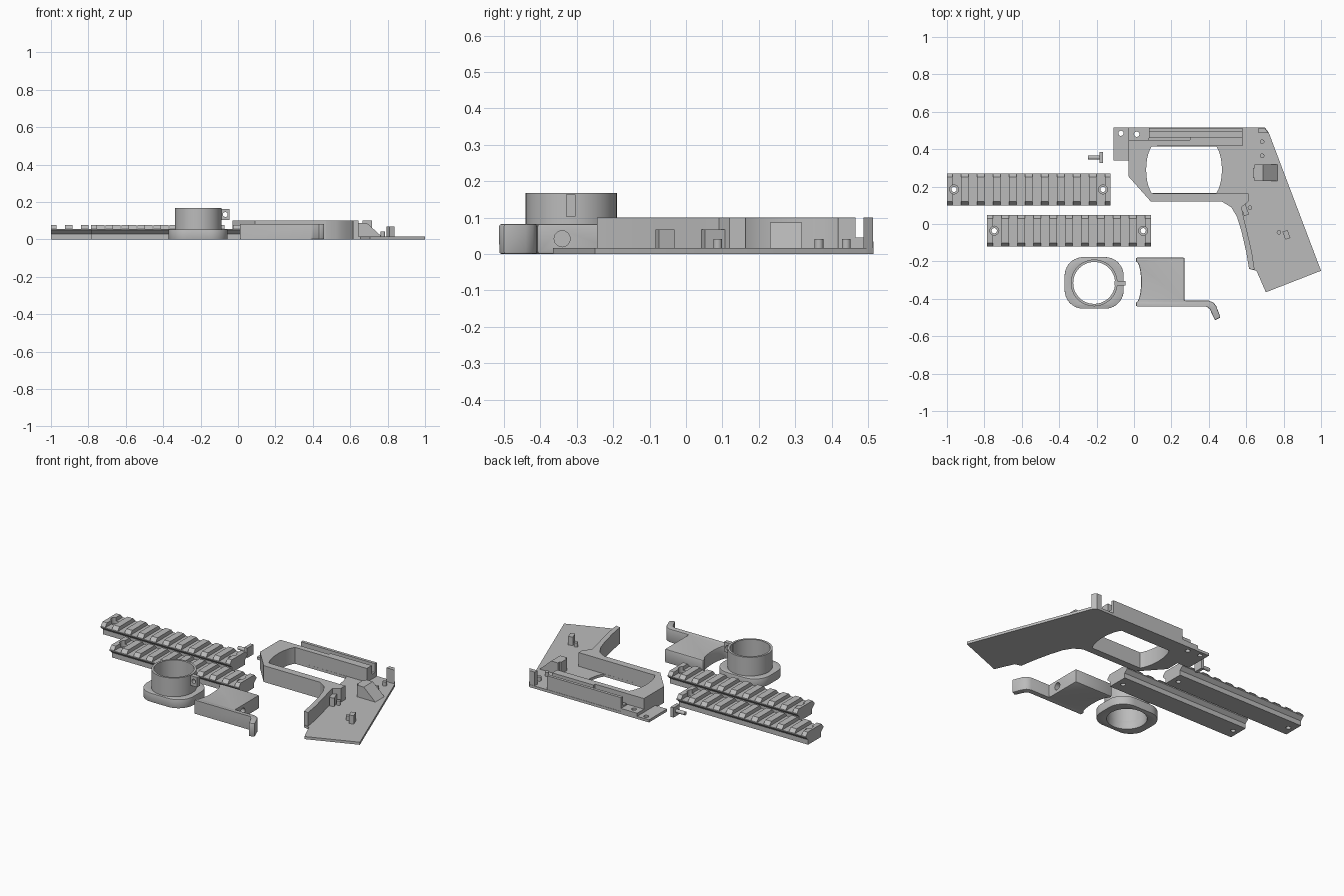
import bpy, math
from mathutils import Matrix, Vector

if "Cube" in bpy.data.objects:
    bpy.data.objects.remove(bpy.data.objects["Cube"])

grey = bpy.data.materials.new("plain grey")
grey.diffuse_color = (0.5, 0.5, 0.5, 1)
grey.use_nodes = True
grey.node_tree.nodes["Principled BSDF"].inputs["Base Color"].default_value = grey.diffuse_color


def arc(cx, cy, rx, ry, a0, a1, n):
    """Points on an ellipse arc, angles in degrees."""
    return [(cx + rx * math.cos(math.radians(a0 + (a1 - a0) * i / n)),
             cy + ry * math.sin(math.radians(a0 + (a1 - a0) * i / n))) for i in range(n + 1)]


def circle(cx, cy, r, n=24):
    return arc(cx, cy, r, r, 0, 360 - 360 / n, n - 1)


def rect(x0, x1, y0, y1):
    return [(x0, y0), (x1, y0), (x1, y1), (x0, y1)]


def bake(ob):
    """Replace an object by its evaluated mesh."""
    bpy.context.view_layer.update()
    dg = bpy.context.evaluated_depsgraph_get()
    me = bpy.data.meshes.new_from_object(ob.evaluated_get(dg))
    new = bpy.data.objects.new("part", me)
    new.matrix_world = ob.matrix_world.copy()
    name = ob.name
    bpy.data.objects.remove(ob)
    new.name = name
    me.materials.clear()
    me.materials.append(grey)
    bpy.context.collection.objects.link(new)
    return new


def prism(name, loops, z0, z1, matrix=None):
    """Extrude an outline, with optional hole outlines, from z0 to z1."""
    cu = bpy.data.curves.new(name, 'CURVE')
    cu.dimensions, cu.fill_mode = '2D', 'BOTH'
    cu.extrude = (z1 - z0) / 2
    for pts in loops:
        sp = cu.splines.new('POLY')
        sp.points.add(len(pts) - 1)
        for p, (x, y) in zip(sp.points, pts):
            p.co = (x, y, 0, 1)
        sp.use_cyclic_u = True
    ob = bpy.data.objects.new(name, cu)
    bpy.context.collection.objects.link(ob)
    ob = bake(ob)
    ob.data.transform(Matrix.Translation((0, 0, (z0 + z1) / 2)))
    if matrix:
        ob.data.transform(matrix)
    # weld the caps to the walls
    import bmesh
    bm = bmesh.new()
    bm.from_mesh(ob.data)
    bmesh.ops.remove_doubles(bm, verts=bm.verts, dist=1e-5)
    bmesh.ops.recalc_face_normals(bm, faces=bm.faces)
    bm.to_mesh(ob.data)
    bm.free()
    return ob


def cut(ob, cutters):
    for c in cutters:
        m = ob.modifiers.new("cut", 'BOOLEAN')
        m.operation, m.solver, m.object = 'DIFFERENCE', 'EXACT', c
    ob = bake(ob)
    for c in cutters:
        bpy.data.objects.remove(c)
    return ob


def bevel(ob, width, segments=2):
    m = ob.modifiers.new("bevel", 'BEVEL')
    m.width, m.segments, m.limit_method = width, segments, 'ANGLE'
    m.angle_limit = math.radians(50)
    return bake(ob)


# maps profile (x, y) and depth z onto world (y, z) and x
ALONG_X = Matrix(((0, 0, 1, 0), (1, 0, 0, 0), (0, 1, 0, 0), (0, 0, 0, 1)))

# slotted rails
half = [(0.063, 0), (0.063, 0.03), (0.085, 0.05), (0.085, 0.057), (0.066, 0.078)]


def rail(name, x0, yc):
    prof = [(yc + y, z) for y, z in half] + [(yc - y, z) for y, z in reversed(half)]
    bar = prism(name, [prof], x0, x0 + 0.875, ALONG_X)
    cutters = [prism("slot", [rect(x0 + 0.03 + 0.0855 * k, x0 + 0.0755 + 0.0855 * k,
                                   yc - 0.2, yc + 0.2)], 0.055, 0.2) for k in range(10)]
    for hx in (0.038, 0.834):
        cutters.append(prism("hole", [circle(x0 + hx, yc, 0.014)], -0.1, 0.2))
        cutters.append(prism("sink", [circle(x0 + hx, yc, 0.024)], 0.04, 0.2))
    return cut(bar, cutters)


rail("upper_rail", -1.0, 0.185)
rail("lower_rail", -0.785, -0.036)

# ring mount: rounded base, tube and side tab
cx, cy = -0.213, -0.315
base = []
for sx, sy, a in ((1, 1, 0), (-1, 1, 90), (-1, -1, 180), (1, -1, 270)):
    base += arc(cx + sx * 0.058, cy + sy * 0.038, 0.1, 0.1, a, a + 90, 10)
bevel(prism("ring_base", [base, circle(cx, cy, 0.112, 48)], 0, 0.053), 0.012)
prism("ring_tube", [circle(cx, cy, 0.125, 48), circle(cx, cy, 0.112, 48)], 0.04, 0.167)
tab = prism("ring_tab", [rect(-0.105, -0.045, -0.33, -0.304)], 0.103, 0.163)
ALONG_Y = Matrix.Rotation(math.radians(90), 4, 'X')
cut(tab, [prism("hole", [circle(-0.068, 0.133, 0.013)], 0.2, 0.5, ALONG_Y)])

# hooked lever block with hollowed left edge
lever = [(0.27, -0.18), (0.01, -0.18)] + arc(0.01, -0.31, 0.028, 0.11, 90, -90, 12)
lever += [(0.01, -0.44), (0.385, -0.44), (0.405, -0.455), (0.433, -0.515), (0.463, -0.5),
          (0.44, -0.44), (0.425, -0.42), (0.4, -0.41), (0.27, -0.41)]
block = bevel(prism("lever_block", [lever], 0, 0.083), 0.006)
cut(block, [prism("hole", [circle(-0.34, 0.042, 0.022)], 0.2, 0.4, ALONG_X)])

# small headed pin
prism("pin_shaft", [circle(0.355, 0.03, 0.011, 16)], -0.245, -0.18, ALONG_X)
prism("pin_head", [rect(0.325, 0.385, 0, 0.06)], -0.185, -0.165, ALONG_X)

# grip frame: flat side plate with window
strap = [(0.655, -0.25), (0.615, -0.24), (0.6, -0.15), (0.575, -0.04), (0.55, 0.04),
         (0.52, 0.09), (0.47, 0.12)]
outline = [(-0.11, 0.515), (0.7, 0.515), (0.72, 0.49), (1.0, -0.25), (0.705, -0.365)]
outline += strap + [(0.09, 0.12), (-0.03, 0.255), (-0.03, 0.34), (-0.11, 0.34)]
left = arc(0.125, 0.29, 0.06, 0.145, 120, 240, 10)
left = [(x, min(max(y, 0.163), 0.417)) for x, y in left]
right = [(0.535 - x, y) for x, y in reversed(left)]
holes = [circle(-0.07, 0.485, 0.014), circle(0.015, 0.48, 0.014)]
prism("side_plate", [outline, left + right] + holes, 0, 0.016)

# full-height front end, guard bar and front strap
shell = [(0.30, 0.45), (-0.03, 0.45), (-0.03, 0.255), (0.09, 0.12)]
shell += strap[::-1][:-1] + [(0.645, -0.245), (0.63, -0.15), (0.605, -0.04), (0.585, 0.04),
                             (0.575, 0.09), (0.612, 0.12), (0.612, 0.163)]
shell += left[::-1]
shell += [(0.435, 0.417), (0.58, 0.417), (0.58, 0.465), (0.30, 0.465)]
prism("guard_shell", [shell], 0.01, 0.1)

# top channel: step, outer wall and rear stop
prism("channel_step", [rect(-0.03, 0.08, 0.445, 0.515), holes[1]], 0.01, 0.035)
prism("channel_floor", [rect(0.08, 0.58, 0.46, 0.5)], 0.01, 0.045)
prism("channel_wall", [rect(0.08, 0.58, 0.495, 0.513)], 0.01, 0.1)
prism("rear_stop", [[(0.665, 0.487), (0.717, 0.487), (0.7, 0.513), (0.665, 0.513)]], 0.01, 0.1)

# sloped rear wedge and its neighbour post
ob = prism("rear_wedge", [[(0.645, 0.01), (0.645, 0.087), (0.69, 0.087), (0.768, 0.016),
                           (0.768, 0.01)]], -0.318, -0.23, ALONG_Y)
prism("wedge_post", [rect(0.635, 0.68, 0.245, 0.3)], 0.01, 0.087)

# locating pegs
for i, (x, y) in enumerate(((0.685, 0.44), (0.685, 0.365), (0.62, 0.087), (0.775, -0.044))):
    prism("peg_%d" % (i + 1), [circle(x, y, 0.012, 16)], 0.01, 0.042)


# small tilted posts
def post(name, x, y, w, d, z):
    r = Matrix.Rotation(math.radians(20), 2)
    pts = [r @ Vector(p) + Vector((x, y)) for p in rect(-w / 2, w / 2, -d / 2, d / 2)]
    prism(name, [[tuple(p) for p in pts]], 0.01, z)


post("grip_post", 0.815, -0.058, 0.028, 0.045, 0.068)
post("strap_post", 0.592, 0.075, 0.028, 0.06, 0.068)

# smooth round surfaces, keep edges sharp
for ob in bpy.data.objects:
    ob.select_set(True)
    bpy.context.view_layer.objects.active = ob
bpy.ops.object.shade_smooth_by_angle(angle=math.radians(30))
